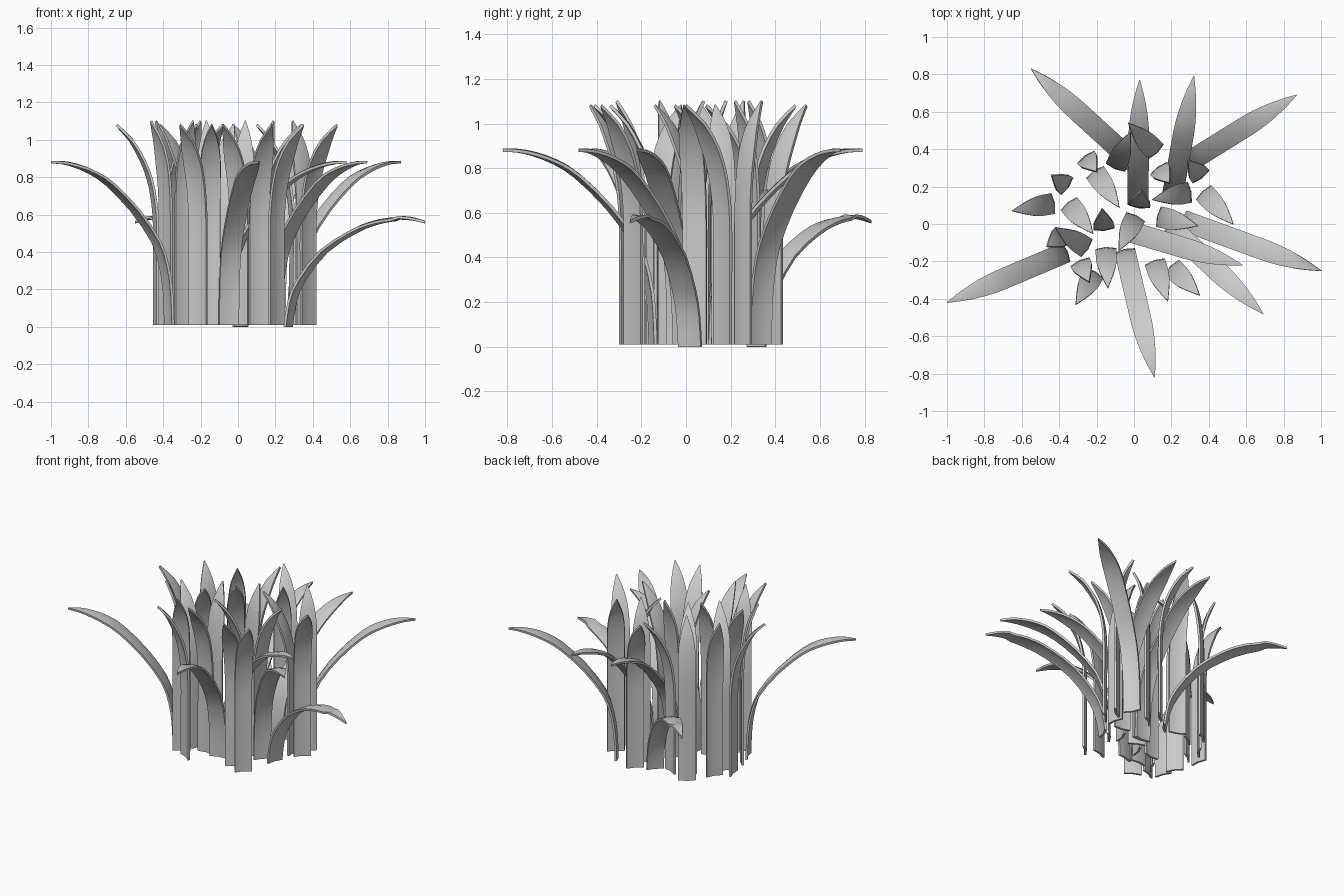
import bpy, bmesh
from mathutils import Vector

if "Cube" in bpy.data.objects:
    bpy.data.objects.remove(bpy.data.objects["Cube"])

# Side profiles as (outward distance fraction, height)
TALL = [(0, .01), (0, .3), (0, .55), (.05, .68), (.15, .79), (.32, .89), (.62, 1.0), (1, 1.08)]
LOW_TALL = [(0, .01), (0, .35), (0, .6), (.06, .75), (.2, .87), (.42, .97), (.7, 1.04), (1, 1.1)]
MEDIUM = [(0, .01), (.01, .18), (.04, .32), (.11, .46), (.29, .63), (.5, .77), (.64, .83), (.78, .865), (.9, .88), (1, .88)]
LOW = [(0, 0), (.03, .14), (.1, .26), (.26, .41), (.46, .51), (.6, .555), (.72, .575), (.82, .58), (.91, .575), (1, .56)]

HALF, THICK, FOLD = .055, .014, -.009


def resample(pts, sub=2):
    # Catmull-Rom smoothing of a profile
    out = []
    for i in range(len(pts) - 1):
        p0, p1 = Vector(pts[max(i - 1, 0)]), Vector(pts[i])
        p2, p3 = Vector(pts[i + 1]), Vector(pts[min(i + 2, len(pts) - 1)])
        for k in range(sub):
            t = k / sub
            out.append(.5 * (2 * p1 + (p2 - p0) * t + (2 * p0 - 5 * p1 + 4 * p2 - p3) * t * t
                             + (3 * p1 - p0 - 3 * p2 + p3) * t ** 3))
    out.append(Vector(pts[-1]))
    return out


def blade(name, base, tip, profile, taper):
    base, tip = Vector((*base, 0)), Vector((*tip, 0))
    run = tip - base
    out = run.normalized()
    side = Vector((-out.y, out.x, 0))
    path = [base + run * p.x + Vector((0, 0, p.y)) for p in resample(profile)]
    dist = [0]
    for a, b in zip(path, path[1:]):
        dist.append(dist[-1] + (b - a).length)
    bm = bmesh.new()
    rows = []
    for i, p in enumerate(path):
        left = (dist[-1] - dist[i]) / taper
        w = HALF * (1 if left >= 1 else max(.03, 1 - (1 - left) ** 2.2))
        tan = (path[min(i + 1, len(path) - 1)] - path[max(i - 1, 0)]).normalized()
        up = tan.cross(side)
        if up.dot(out) > 0:
            up = -up
        lift = up * FOLD * w / HALF
        if i == 0:
            lift.z = 0
        rows.append([bm.verts.new(p - side * w + lift), bm.verts.new(p), bm.verts.new(p + side * w + lift)])
    for a, b in zip(rows, rows[1:]):
        for j in range(2):
            bm.faces.new((a[j], a[j + 1], b[j + 1], b[j]))
    me = bpy.data.meshes.new(name)
    bm.to_mesh(me)
    bm.free()
    ob = bpy.data.objects.new(name, me)
    bpy.context.collection.objects.link(ob)
    mod = ob.modifiers.new("thickness", 'SOLIDIFY')
    mod.thickness, mod.offset = THICK, 0
    bpy.ops.object.select_all(action='DESELECT')
    bpy.context.view_layer.objects.active = ob
    ob.select_set(True)
    bpy.ops.object.modifier_apply(modifier=mod.name)
    bpy.ops.object.shade_smooth_by_angle()


# Upright inner blades: base x, y, tip x, y
upright = [
    (-.43, .11, -.65, .07), (-.21, .28, -.08, .09), (-.1, .3, -.02, .49), (.12, .385, -.03, .54),
    (.3, .17, .1, .13), (.37, .17, .53, 0), (-.35, .11, -.22, -.05), (-.25, -.13, -.42, -.02),
    (-.21, -.26, -.31, -.43), (-.15, -.13, -.14, -.34), (.01, .04, -.08, -.14), (.11, -.2, .18, -.41),
    (.2, -.23, .35, -.38), (.13, .04, .34, -.01)]
for b in upright:
    blade("upright_blade", b[:2], b[2:], TALL, .3)

# Straighter inner blades with only slightly bent tips
straight = [
    (-.355, .2, -.44, .26), (-.26, .36, -.2, .28), (.13, .3, .19, .22), (.36, .25, .29, .34),
    (.03, .09, .04, .18), (-.16, -.03, -.17, .08), (-.38, -.06, -.465, -.12), (-.29, -.2, -.24, -.31)]
for b in straight:
    blade("straight_blade", b[:2], b[2:], LOW_TALL, .3)

# Arching outer blades
arching = [
    (-.36, -.15, -1, -.42), (.02, .1, .03, .77), (.2, .12, .32, .79), (.29, .33, .87, .69),
    (.19, -.01, .69, -.48), (-.06, -.03, .58, -.22), (-.05, -.14, .11, -.82)]
for b in arching:
    blade("arching_blade", b[:2], b[2:], MEDIUM, .36)

# Low drooping outer blades
for b in [(.26, .02, 1, -.25), (.02, .31, -.55, .83)]:
    blade("drooping_blade", b[:2], b[2:], LOW, .36)
